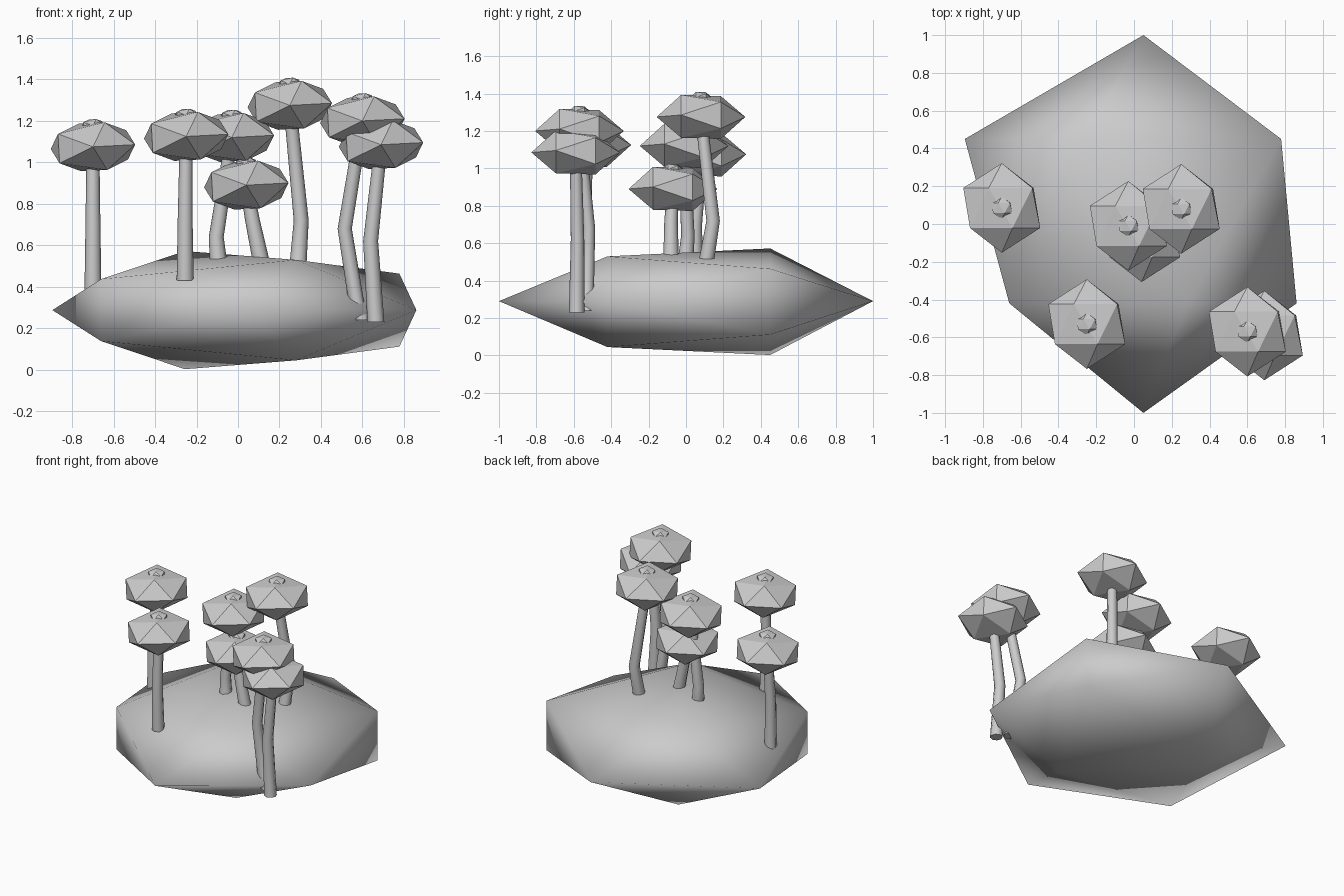
import bpy, bmesh, math
from mathutils import Matrix, Vector

if "Cube" in bpy.data.objects:
    bpy.data.objects.remove(bpy.data.objects["Cube"])

grey = bpy.data.materials.new("stone grey")
grey.diffuse_color = (0.6, 0.6, 0.6, 1)
grey.use_nodes = True
grey.node_tree.nodes["Principled BSDF"].inputs["Base Color"].default_value = grey.diffuse_color


def finish(bm, name, smooth):
    bmesh.ops.recalc_face_normals(bm, faces=bm.faces)
    me = bpy.data.meshes.new(name)
    for f in bm.faces:
        f.smooth = smooth
    bm.to_mesh(me)
    bm.free()
    me.materials.append(grey)
    ob = bpy.data.objects.new(name, me)
    bpy.context.collection.objects.link(ob)
    return ob


def add_ico(bm, centre, size, tilt=0):
    """Icosahedron with its poles along y, squashed to size."""
    m = (Matrix.Translation(centre) @ Matrix.Rotation(math.radians(tilt), 4, 'Y')
         @ Matrix.Diagonal((*size, 1)) @ Matrix.Rotation(math.pi / 2, 4, 'X'))
    return bmesh.ops.create_icosphere(bm, subdivisions=1, radius=1, matrix=m)["verts"]


# Island: squashed icosahedron, front ring slightly smaller than the back ring
bm = bmesh.new()
for v in add_ico(bm, (0, 0, 0), (1, 1, 1)):
    x, y, z = v.co
    if abs(y) > 0.9:
        v.co = (0.05, y, 0.29)
    elif y < 0:
        v.co = (0.94 * x + 0.02, -0.42, 0.287 + 0.285 * z)
    else:
        v.co = (1.035 * x + 0.03, 0.45, 0.287 + 0.335 * z)
finish(bm, "island", True)


def trunk(name, path, sides=8, r0=0.041, r1=0.031):
    """Bent tapering tube through the path points."""
    bm = bmesh.new()
    rings = []
    for i, p in enumerate(path):
        r = r0 + (r1 - r0) * i / (len(path) - 1)
        rings.append([bm.verts.new(Vector(p) + Vector((r * math.cos(a), r * math.sin(a), 0)))
                      for a in (2 * math.pi * k / sides for k in range(sides))])
    for lo, hi in zip(rings, rings[1:]):
        for k in range(sides):
            n = (k + 1) % sides
            bm.faces.new((lo[k], lo[n], hi[n], hi[k]))
    bm.faces.new(rings[0][::-1])
    bm.faces.new(rings[-1])
    ob = finish(bm, name, True)
    bpy.context.view_layer.objects.active = ob
    ob.select_set(True)
    bpy.ops.object.shade_smooth_by_angle(angle=math.radians(50))
    ob.select_set(False)


# Trees: crown centre, then trunk points below it from the base up
trees = [
    ((-0.70, 0.085, 1.075), [(-0.70, 0.05, 0.37), (-0.70, 0.05, 0.70)]),
    ((-0.25, -0.53, 1.125), [(-0.255, -0.53, 0.43), (-0.255, -0.54, 0.72)]),
    ((-0.03, -0.01, 1.12), [(-0.095, 0.0, 0.53), (-0.105, 0.01, 0.64)]),
    ((0.04, -0.07, 0.89), [(0.11, -0.08, 0.53), (0.07, -0.08, 0.72)]),
    ((0.25, 0.08, 1.275), [(0.29, 0.11, 0.51), (0.305, 0.145, 0.72)]),
    ((0.60, -0.57, 1.20), [(0.60, -0.53, 0.24), (0.57, -0.53, 0.33), (0.515, -0.52, 0.68)]),
    ((0.69, -0.59, 1.085), [(0.665, -0.585, 0.23), (0.64, -0.58, 0.62)]),
]
for i, (c, path) in enumerate(trees, 1):
    trunk(f"trunk_{i}", path + [c])
    bm = bmesh.new()
    add_ico(bm, c, (0.228, 0.237, 0.135), -3)
    finish(bm, f"crown_{i}", False)
    # small cap poking out of the top of the crown
    bm = bmesh.new()
    add_ico(bm, (c[0], c[1], c[2] + 0.103), (0.062, 0.06, 0.035), -3)
    finish(bm, f"crown_cap_{i}", False)
